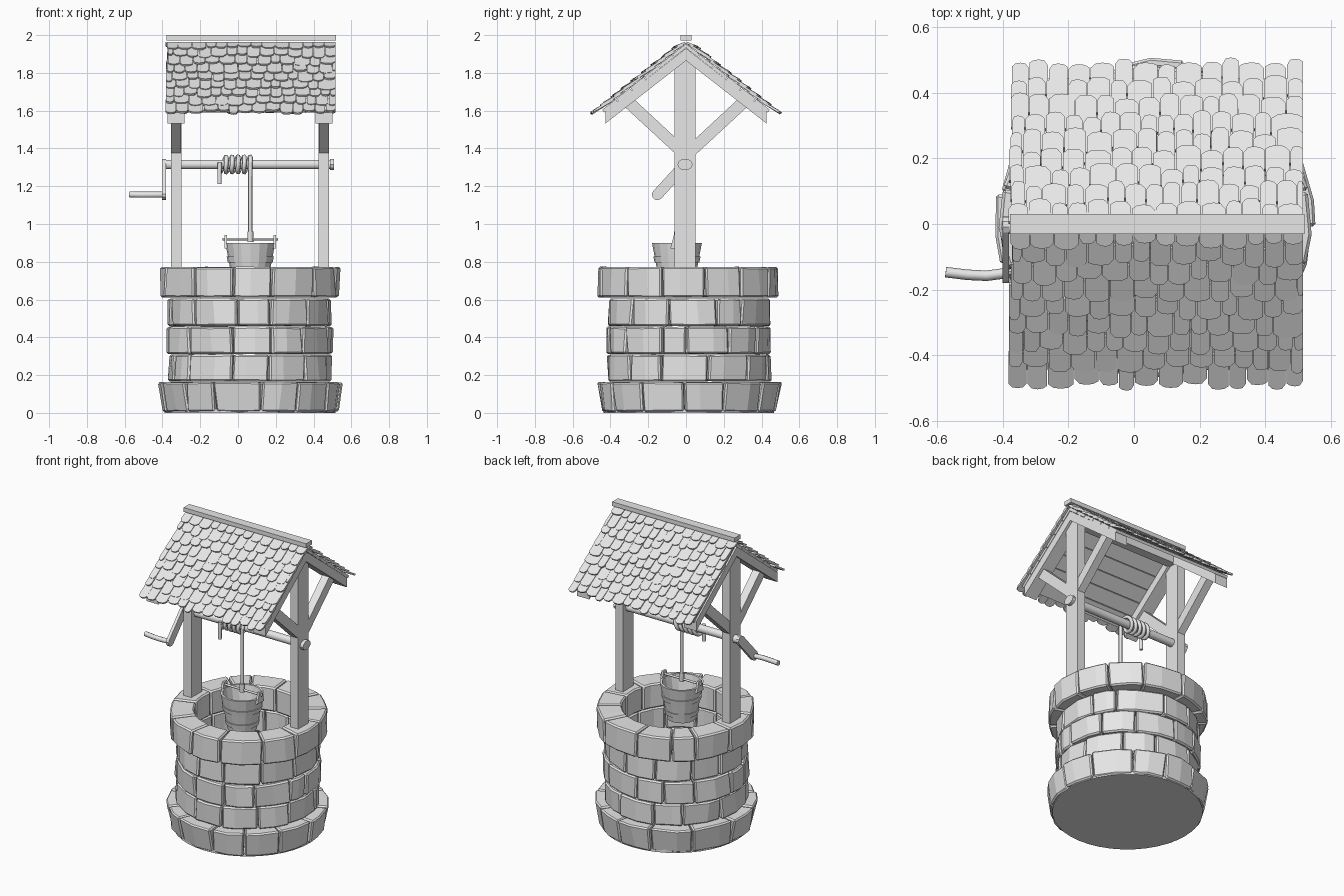
import bpy, bmesh, math, random
from math import sin, cos, pi
from mathutils import Vector

random.seed(4)
cube = bpy.data.objects.get("Cube")
if cube:
    bpy.data.objects.remove(cube)

GREY = (0.8, 0.8, 0.8, 1)
mat = bpy.data.materials.new("plain grey")
mat.use_nodes = True
mat.diffuse_color = GREY
mat.node_tree.nodes["Principled BSDF"].inputs["Base Color"].default_value = GREY

CX, CY = 0.064, 0.015            # well axis
POSTS = (-0.328, 0.455)          # post centres along x
AXLE_Z = 1.315


def finish(name, bm, bevel=0):
    bmesh.ops.recalc_face_normals(bm, faces=bm.faces)
    me = bpy.data.meshes.new(name)
    bm.to_mesh(me)
    bm.free()
    me.materials.append(mat)
    ob = bpy.data.objects.new(name, me)
    bpy.context.collection.objects.link(ob)
    if bevel:
        mod = ob.modifiers.new("worn edges", "BEVEL")
        mod.width, mod.segments, mod.limit_method = bevel, 1, "ANGLE"
        mod.angle_limit = math.radians(40)
    return ob


def loft(bm, rings, close=False):
    """Skin a list of equal vertex rings, capping the ends unless closed."""
    rings = [[bm.verts.new(p) for p in r] for r in rings]
    n = len(rings[0])
    pairs = list(zip(rings, rings[1:]))
    if close:
        pairs.append((rings[-1], rings[0]))
    for a, b in pairs:
        for i in range(n):
            bm.faces.new((a[i], a[(i + 1) % n], b[(i + 1) % n], b[i]))
    if not close:
        bm.faces.new(rings[0])
        bm.faces.new(rings[-1])


def prism(name, yz, x0, x1, bevel=0):
    bm = bmesh.new()
    loft(bm, [[(x, y, z) for y, z in yz] for x in (x0, x1)])
    return finish(name, bm, bevel)


def rect(y0, y1, z0, z1):
    return [(y0, z0), (y1, z0), (y1, z1), (y0, z1)]


def lathe(name, profile, cx, cy, sides):
    """Closed radius/height profile turned around a vertical axis."""
    bm = bmesh.new()
    loft(bm, [[(cx + r * cos(a), cy + r * sin(a), z) for r, z in profile]
              for a in (2 * pi * k / sides for k in range(sides))], close=True)
    return finish(name, bm)


def tube(name, pts, radius, sides=8):
    """Round bar swept along a path."""
    pts = [Vector(p) for p in pts]
    bm = bmesh.new()
    rings, u = [], None
    for i, p in enumerate(pts):
        t = (pts[min(i + 1, len(pts) - 1)] - pts[max(i - 1, 0)]).normalized()
        u = u if u else t.orthogonal()
        u = (u - t * u.dot(t)).normalized()
        v = t.cross(u)
        rings.append([p + radius * (u * cos(2 * pi * k / sides) + v * sin(2 * pi * k / sides))
                      for k in range(sides)])
    loft(bm, rings)
    ob = finish(name, bm)
    for f in ob.data.polygons:
        f.use_smooth = len(f.vertices) == 4
    return ob


# Stone courses: z range, inner radius, outer radius at bottom and top, stone count
COURSES = {
    "base_stones": (0.005, 0.163, 0.34, 0.462, 0.485, 13),
    "lower_stones": (0.167, 0.308, 0.34, 0.43, 0.43, 12),
    "middle_stones": (0.312, 0.456, 0.345, 0.435, 0.435, 13),
    "upper_stones": (0.46, 0.605, 0.34, 0.43, 0.43, 12),
    "rim_stones": (0.612, 0.772, 0.325, 0.475, 0.475, 13),
}
for row, (name, (z0, z1, ri, ro0, ro1, n)) in enumerate(COURSES.items()):
    bm = bmesh.new()
    start = row * 0.27
    cuts = [start + 2 * pi * (k + random.uniform(-.2, .2)) / n for k in range(n)]
    cuts.append(cuts[0] + 2 * pi)
    for a0, a1 in zip(cuts, cuts[1:]):
        gap = 0.008
        mid = random.uniform(0.35, 0.65)
        lean = random.uniform(-0.015, 0.015)
        rings = []
        for t in (0, mid, 1):
            a = a0 + gap + (a1 - a0 - 2 * gap) * t
            j0, j1 = random.uniform(-.008, .01), random.uniform(-.008, .01)
            ring = []
            for r, z, tilt in ((ri, z0, -lean), (ro0 + j0, z0, -lean),
                               (ro1 + j1, z1, lean), (ri, z1, lean)):
                b = a + tilt * (0.5 if t != mid else 1)
                ring.append((CX + r * cos(b), CY + r * sin(b),
                             z + random.uniform(-.002, .002)))
            rings.append(ring)
        loft(bm, rings)
    finish(name, bm, 0.009)

# Well floor
lathe("well_floor", [(0.001, 0), (0.452, 0), (0.452, 0.02), (0.001, 0.02)], CX, CY, 40)

# Timber frame: posts, rafters and braces
for side, x in zip(("right", "left"), POSTS):
    prism(side + "_post", rect(-0.06, 0.05, 0.66, 1.89), x - 0.028, x + 0.028)
    for face, s in (("front", -1), ("back", 1)):
        prism(f"{side}_{face}_rafter",
              [(0, 1.93), (s * 0.425, 1.598), (s * 0.425, 1.533), (0, 1.865)],
              x - 0.045, x + 0.045)
        prism(f"{side}_{face}_brace",
              [(0, 1.32), (s * 0.335, 1.63), (s * 0.29, 1.675), (0, 1.405)],
              x - 0.026, x + 0.026)
prism("under_ridge_beam", rect(-0.03, 0.03, 1.85, 1.905), *POSTS)
prism("ridge_cap", rect(-0.03, 0.03, 1.972, 2.0), -0.378, 0.52)

# Roof: planks below, rows of worn shingles above
ANGLE = math.radians(38.3)
APEX = 1.955


def on_roof(x, s, n, face):
    return (x, face * (s * cos(ANGLE) + n * sin(ANGLE)), APEX - s * sin(ANGLE) + n * cos(ANGLE))


X0, X1, ROWS, LENGTH = -0.378, 0.518, 9, 0.615
for label, face in (("front", -1), ("back", 1)):
    bm = bmesh.new()
    planks = 6
    for k in range(planks):
        s0, s1 = 0.57 * k / planks, 0.57 * (k + 1) / planks - 0.004
        loft(bm, [[on_roof(x, s, n, face) for s, n in ((s0, -.018), (s1, -.018), (s1, 0), (s0, 0))]
                  for x in (X0 + 0.015, X1 - 0.015)])
    finish(label + "_roof_planks", bm)

    bm = bmesh.new()
    step = LENGTH / ROWS
    for row in range(ROWS):
        x = X0 + random.uniform(-.008, .008)
        width = random.uniform(0.03, 0.07)
        while x < X1 - 0.02:
            x2 = min(x + width, X1 + random.uniform(-.006, .006))
            if X1 - x2 < 0.02:
                x2 = X1
            low = step * (row + 1) + random.uniform(-.014, .014)
            top = max(0, low - 0.125)
            w, g = x2 - x, 0.0015
            lift = random.uniform(0.012, 0.018)
            skew = random.uniform(-.006, .006)
            # outline with a rounded lower edge
            outline = [(x + g, top), (x2 - g, top), (x2 - g, low - 0.016 + skew),
                       (x2 - w * 0.22, low - 0.003), (x + w * 0.5, low),
                       (x + w * 0.22, low - 0.003), (x + g, low - 0.016 - skew)]
            rings = [[on_roof(px, s, lift * (s - top) / (low - top) + th, face)
                      for px, s in outline] for th in (0.0, 0.012)]
            loft(bm, rings)
            x, width = x2, random.uniform(0.048, 0.082)
    finish(label + "_shingles", bm)

# Windlass: axle, end knobs, crank arm and handle
tube("axle", [(-0.385, -0.005, AXLE_Z), (0.505, -0.005, AXLE_Z)], 0.026, 12)
oval = [(-0.005 + 0.04 * cos(k * pi / 6), AXLE_Z + 0.03 * sin(k * pi / 6)) for k in range(12)]
prism("axle_knob", oval, 0.486, 0.508)
arm = []
for (cy, cz), first in (((-0.005, AXLE_Z), -0.25), ((-0.152, 1.155), 0.75)):
    arm += [(cy + 0.029 * cos(pi * (first + k / 5)), cz + 0.029 * sin(pi * (first + k / 5)))
            for k in range(6)]
prism("crank_arm", arm, -0.402, -0.382)
tube("crank_handle", [(-0.39, -0.15, 1.155), (-0.45, -0.158, 1.155),
                      (-0.51, -0.155, 1.155), (-0.575, -0.147, 1.156)], 0.016, 8)

# Rope: coil, loose tail and drop to the bucket
TURNS, STEPS = 5, 14
coil = []
for k in range(TURNS * STEPS + 1):
    a = pi + 2 * pi * k / STEPS
    coil.append((-0.095 + 0.16 * k / (TURNS * STEPS) + 0.008 * sin(a),
                 -0.005 + 0.042 * cos(a), AXLE_Z + 0.042 * sin(a)))
tube("rope_coil", coil, 0.012, 6)
tube("rope_tail", [(-0.097, -0.047, AXLE_Z + 0.01), (-0.098, -0.05, 1.26), (-0.098, -0.05, 1.213)], 0.012, 6)
BX, BY = 0.065, -0.048
tube("rope_drop", [(BX, BY, AXLE_Z + 0.01), (BX, BY, 0.91)], 0.011, 8)
tube("rope_knot", [(BX, BY, 0.905), (BX, BY, 0.96)], 0.016, 8)

# Bucket with hoops, ears and carrying bar
lathe("bucket", [(0.001, 0.665), (0.088, 0.665), (0.132, 0.9), (0.118, 0.9),
                 (0.078, 0.69), (0.001, 0.69)], BX, BY, 16)
for name, z in (("upper_hoop", 0.797), ("lower_hoop", 0.7)):
    r = 0.088 + (z - 0.665) * 0.187
    lathe(name, [(r - 0.004, z), (r + 0.006, z), (r + 0.012, z + 0.03), (r, z + 0.03)], BX, BY, 16)
tube("bucket_bar", [(BX - 0.147, BY, 0.92), (BX + 0.147, BY, 0.92)], 0.007, 8)
for name, s in (("right_ear", -1), ("left_ear", 1)):
    prism(name, [(BY - 0.035, 0.87), (BY + 0.035, 0.87), (BY + 0.016, 0.942), (BY - 0.016, 0.942)],
          BX + s * 0.122, BX + s * 0.136)
